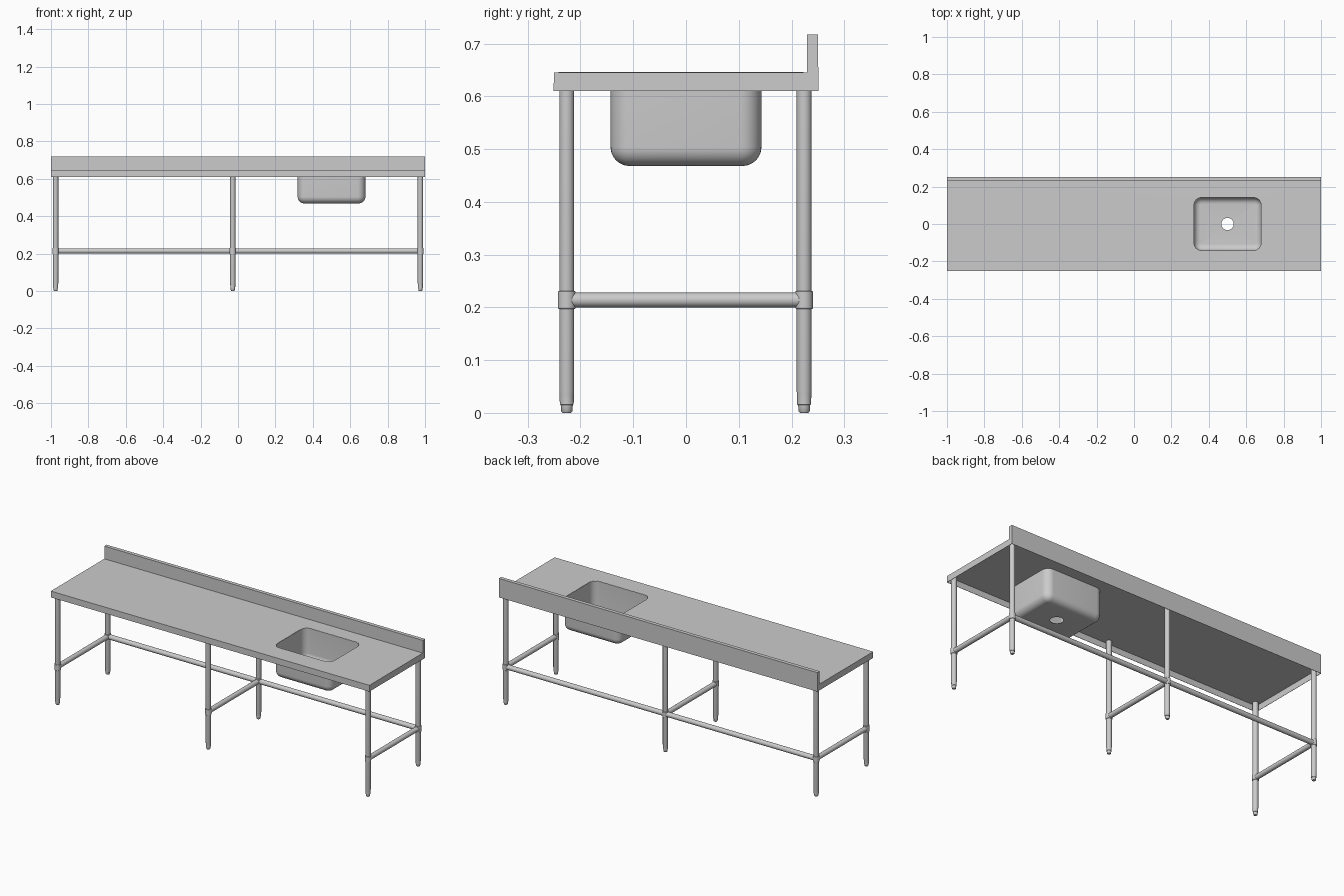
import bpy, bmesh, math
from mathutils import Matrix, Vector

if "Cube" in bpy.data.objects:
    bpy.data.objects.remove(bpy.data.objects["Cube"])

steel = bpy.data.materials.new("brushed steel")
steel.diffuse_color = (0.6, 0.6, 0.6, 1)
steel.use_nodes = True
steel.node_tree.nodes["Principled BSDF"].inputs["Base Color"].default_value = steel.diffuse_color


def finish(name, bm, sheet=0):
    """Turn a bmesh into an object, optionally thicken it, and shade it."""
    me = bpy.data.meshes.new(name)
    bm.to_mesh(me)
    bm.free()
    me.materials.append(steel)
    ob = bpy.data.objects.new(name, me)
    bpy.context.collection.objects.link(ob)
    bpy.ops.object.select_all(action='DESELECT')
    ob.select_set(True)
    bpy.context.view_layer.objects.active = ob
    if sheet:
        mod = ob.modifiers.new("sheet", 'SOLIDIFY')
        mod.thickness = sheet
        mod.offset = 0
        bpy.ops.object.modifier_apply(modifier=mod.name)
    bpy.ops.object.shade_smooth_by_angle(angle=math.radians(35))
    return ob


def lathe(name, profile, start, direction=(0, 0, 1), sides=24):
    """Revolve (radius, height) points around an axis, with flat end caps."""
    bm = bmesh.new()
    rings = [[bm.verts.new((r * math.cos(2 * math.pi * i / sides),
                            r * math.sin(2 * math.pi * i / sides), h))
              for i in range(sides)] for r, h in profile]
    for a, b in zip(rings, rings[1:]):
        for i in range(sides):
            j = (i + 1) % sides
            bm.faces.new((a[i], a[j], b[j], b[i]))
    bm.faces.new(rings[0][::-1])
    bm.faces.new(rings[-1])
    turn = Vector((0, 0, 1)).rotation_difference(Vector(direction)).to_matrix().to_4x4()
    bm.transform(Matrix.Translation(start) @ turn)
    return finish(name, bm)


def rounded_loop(bm, z, inset=0, steps=8):
    """Rounded rectangle of verts at the sink position."""
    r = 0.04 - inset
    hx, hy = 0.18 - 0.04, 0.142 - 0.04
    loop = []
    for q, (sx, sy) in enumerate([(1, 1), (-1, 1), (-1, -1), (1, -1)]):
        for k in range(steps + 1):
            a = math.pi / 2 * (q + k / steps)
            loop.append(bm.verts.new((0.5 + sx * hx + r * math.cos(a),
                                      sy * hy + r * math.sin(a), z)))
    return loop


def ring_edges(bm, loop):
    out = []
    for a, b in zip(loop, loop[1:] + loop[:1]):
        out.append(bm.edges.get((a, b)) or bm.edges.new((a, b)))
    return out


def fill_between(bm, outer, inner):
    bmesh.ops.triangle_fill(bm, use_beauty=True, normal=(0, 0, 1),
                            edges=ring_edges(bm, outer) + ring_edges(bm, inner))


# Folded sheet countertop with upstand, open underneath, with sink opening
TOP, RIM, SPLASH = 0.645, 0.61, 0.717
bm = bmesh.new()
profile = [(-0.25, RIM), (-0.25, TOP), (0.23, TOP), (0.23, SPLASH), (0.25, SPLASH), (0.25, RIM)]
left, right = [[bm.verts.new((x, y, z)) for y, z in profile] for x in (-1, 1)]
for i in (0, 2, 3, 4):
    bm.faces.new((left[i], right[i], right[i + 1], left[i + 1]))
bm.faces.new(left)
bm.faces.new(right[::-1])
fill_between(bm, [left[1], right[1], right[2], left[2]], rounded_loop(bm, TOP))
bmesh.ops.recalc_face_normals(bm, faces=bm.faces)
finish("countertop", bm, 0.002)

# Sink basin with filleted floor and open drain hole
FLOOR, FILLET = 0.469, 0.035
bm = bmesh.new()
loops = [rounded_loop(bm, TOP)]
for k in range(9):
    t = math.pi / 2 * k / 8
    loops.append(rounded_loop(bm, FLOOR + FILLET * (1 - math.sin(t)), FILLET * (1 - math.cos(t))))
for a, b in zip(loops, loops[1:]):
    for i in range(len(a)):
        j = (i + 1) % len(a)
        bm.faces.new((a[i], a[j], b[j], b[i]))
drain = [bm.verts.new((0.5 + 0.033 * math.cos(math.pi * i / 16),
                       0.033 * math.sin(math.pi * i / 16), FLOOR)) for i in range(32)]
fill_between(bm, loops[-1], drain)
bmesh.ops.recalc_face_normals(bm, faces=bm.faces)
finish("sink_basin", bm, 0.002)

# Legs with tapered feet, collars and rails
LEG_R, RAIL_Z = 0.0142, 0.214
FRONT, BACK = -0.226, 0.224
columns = [("left", -0.975), ("middle", -0.028), ("right", 0.975)]
leg = [(0.008, 0), (0.0105, 0.003), (0.0115, 0.015), (0.0132, 0.016),
       (0.0135, 0.036), (LEG_R, 0.04), (LEG_R, TOP - 0.002)]
collar = [(0.0155, 0), (0.0167, 0.001), (0.0167, 0.033), (0.0155, 0.034)]
for side, x in columns:
    for row, y in (("front", FRONT), ("back", BACK)):
        lathe(f"{row}_{side}_leg", leg, (x, y, 0))
        lathe(f"{row}_{side}_collar", collar, (x, y, RAIL_Z - 0.017))
    lathe(f"{side}_cross_rail", [(0.0138, 0), (0.0138, BACK - FRONT)],
          (x, FRONT, RAIL_Z), (0, 1, 0))
for (side, x0), (_, x1) in zip(columns, columns[1:]):
    lathe(f"back_rail_from_{side}", [(0.0138, 0), (0.0138, x1 - x0)],
          (x0, BACK, RAIL_Z), (1, 0, 0))
